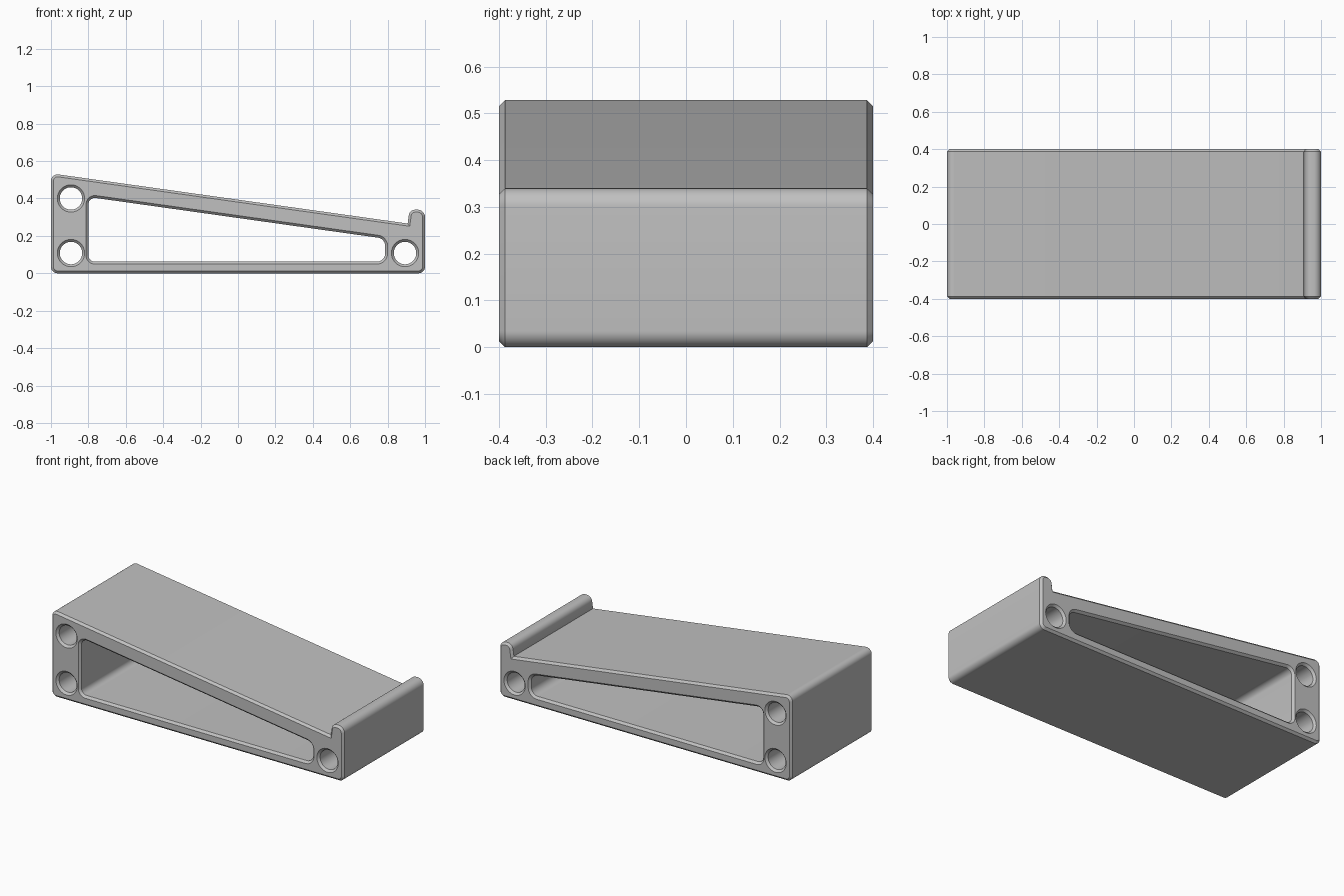
import bpy, bmesh, math
from mathutils import Vector

cube = bpy.data.objects.get("Cube")
if cube:
    bpy.data.objects.remove(cube, do_unlink=True)

HALF = 0.4        # half depth
CHAMFER = 0.013   # edge chamfer on both end faces
SLOPE = math.tan(math.radians(8))


def rounded(corners, inset, steps=10):
    """Counter-clockwise corners (x, z, radius) -> outline moved inward by inset."""
    pts = [Vector(c[:2]) for c in corners]
    out = []
    for i, (x, z, radius) in enumerate(corners):
        a = (pts[i] - pts[i - 1]).normalized()
        b = (pts[(i + 1) % len(pts)] - pts[i]).normalized()
        na, nb = Vector((-a.y, a.x)), Vector((-b.y, b.x))
        miter = (na + nb) / (1 + na.dot(nb))
        p = pts[i] + miter * inset
        r = radius - inset
        if radius == 0:
            out.append(p)
            continue
        centre = p + miter * r
        start = math.atan2(-na.y, -na.x)
        turn = math.atan2(a.cross(b), a.dot(b))
        for k in range(steps + 1):
            t = start + turn * k / steps
            out.append(centre + r * Vector((math.cos(t), math.sin(t))))
    return out


def circle(x, z, radius, inset, steps=48):
    turns = [2 * math.pi * k / steps for k in range(steps)]
    return [Vector((x + (radius - inset) * math.cos(t),
                    z + (radius - inset) * math.sin(t))) for t in turns]


# Wedge outline with the stop lip at the low end
top = lambda x: 0.534 - SLOPE * (x + 1)
lip = 0.907
outer = [(-1, 0, 0.035), (1, 0, 0.035), (1, 0.34, 0.04),
         (lip + (0.34 - top(lip)) * SLOPE, 0.34, 0.035),
         (lip, top(lip), 0), (-1, top(-1), 0.035)]

# Tapered window through the body
roof = lambda x: 0.401 - SLOPE * (x + 0.75)
window = [(-0.8, 0.062, 0.035), (0.787, 0.062, 0.045),
          (0.787, roof(0.787), 0.045), (-0.8, roof(-0.8), 0.035)]

# Round bores
bores = [(-0.893, 0.4), (-0.893, 0.108), (0.893, 0.108)]

outlines = [lambda c: rounded(outer, c), lambda c: rounded(window, -c)]
outlines += [lambda c, x=x, z=z: circle(x, z, 0.06, -c) for x, z in bores]

bm = bmesh.new()
caps = {-1: [], 1: []}
sections = [(-HALF, CHAMFER), (-HALF + CHAMFER, 0),
            (HALF - CHAMFER, 0), (HALF, CHAMFER)]

# Walls and chamfers
for outline in outlines:
    rings = [[bm.verts.new((p.x, y, p.y)) for p in outline(c)] for y, c in sections]
    n = len(rings[0])
    for lower, upper in zip(rings, rings[1:]):
        for i in range(n):
            j = (i + 1) % n
            bm.faces.new((lower[i], lower[j], upper[j], upper[i]))
    for side, ring in ((-1, rings[0]), (1, rings[-1])):
        caps[side] += [bm.edges.get((ring[i], ring[(i + 1) % n])) for i in range(n)]

# End faces with their openings
for side, edges in caps.items():
    bmesh.ops.triangle_fill(bm, edges=edges, use_beauty=True, normal=(0, side, 0))
bmesh.ops.recalc_face_normals(bm, faces=bm.faces)

mesh = bpy.data.meshes.new("wedge_stand")
bm.to_mesh(mesh)
bm.free()
stand = bpy.data.objects.new("wedge_stand", mesh)
bpy.context.collection.objects.link(stand)

# Plain grey
grey = bpy.data.materials.new("light grey")
grey.use_nodes = True
colour = (0.53, 0.53, 0.53, 1)
grey.diffuse_color = colour
grey.node_tree.nodes["Principled BSDF"].inputs["Base Color"].default_value = colour
mesh.materials.append(grey)

bpy.ops.object.select_all(action='DESELECT')
stand.select_set(True)
bpy.context.view_layer.objects.active = stand
bpy.ops.object.shade_smooth_by_angle(angle=math.radians(30))
